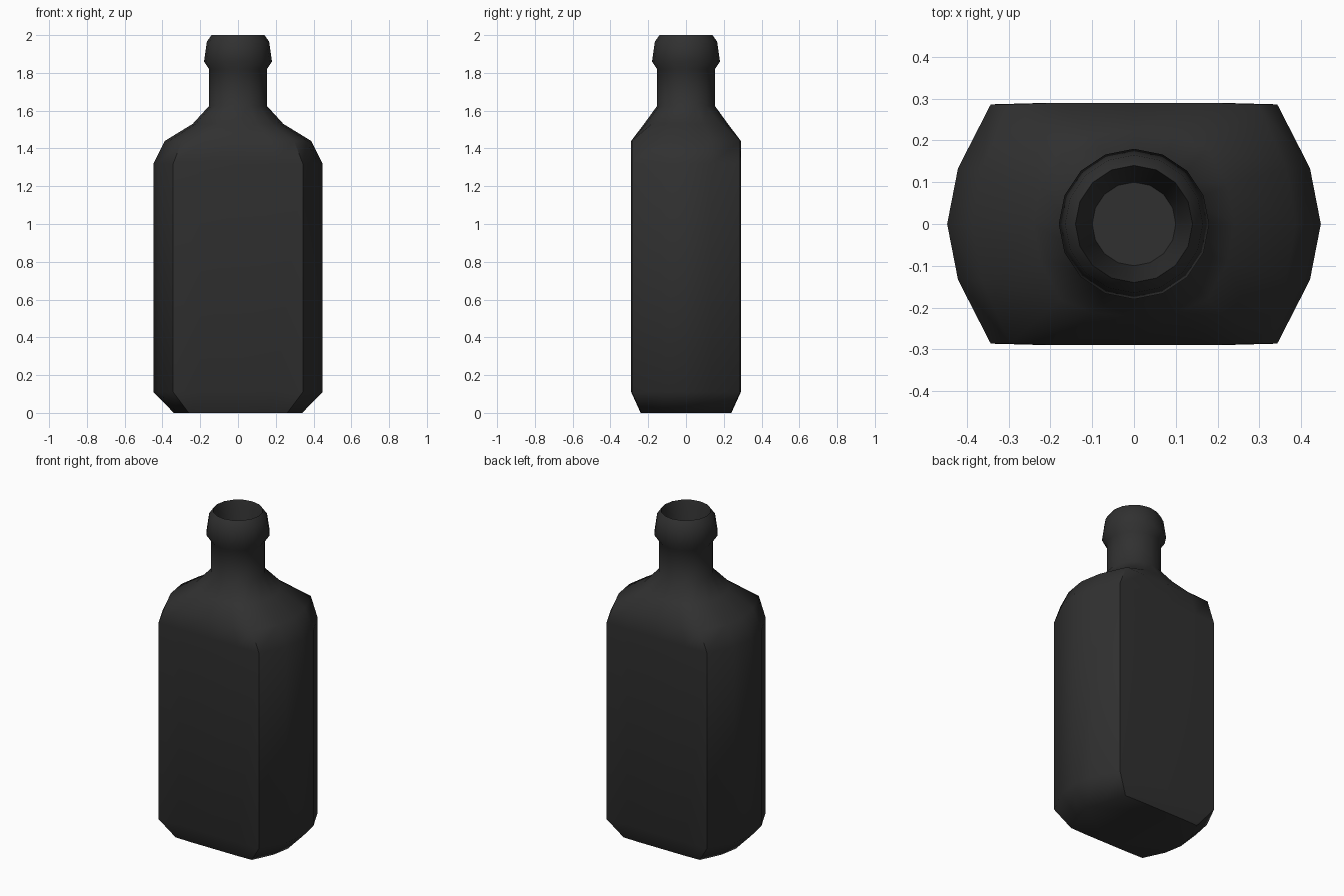
import bpy, bmesh, math

if "Cube" in bpy.data.objects:
    bpy.data.objects.remove(bpy.data.objects["Cube"])

# one quadrant of the body outline as fractions of half-width and half-depth
QUAD = [(1, 0), (0.942, 0.46), (0.767, 0.987), (0.45, 1.0), (0, 1.0)]
half = QUAD + [(-x, y) for x, y in reversed(QUAD[:-1])]
BODY = half + [(x, -y) for x, y in reversed(half[1:-1])]
N = len(BODY)

# z, half-width, half-depth, roundness (0 = body outline, 1 = circle)
RINGS = [
    (0.00, 0.34, 0.24, 0),       # base
    (0.11, 0.447, 0.29, 0),      # body
    (1.32, 0.447, 0.29, 0),
    (1.44, 0.387, 0.29, 0),      # shoulder
    (1.53, 0.24, 0.222, 0.6),
    (1.625, 0.153, 0.153, 1),    # neck
    (1.82, 0.153, 0.153, 1),
    (1.86, 0.18, 0.18, 1),       # lip
    (1.965, 0.165, 0.165, 1),
    (2.00, 0.14, 0.14, 1),
    (1.95, 0.13, 0.13, 1),       # hollow mouth
    (1.72, 0.10, 0.10, 1),
]

bm = bmesh.new()
loops = []
for z, w, d, t in RINGS:
    loop = []
    for i, (x, y) in enumerate(BODY):
        a = 2 * math.pi * i / N
        px = x + (math.cos(a) - x) * t
        py = y + (math.sin(a) - y) * t
        loop.append(bm.verts.new((px * w, py * d, z)))
    loops.append(loop)

# walls between neighbouring rings, plus base and mouth floor
for a, b in zip(loops, loops[1:]):
    for i in range(N):
        j = (i + 1) % N
        bm.faces.new((a[i], a[j], b[j], b[i]))
bm.faces.new(list(reversed(loops[0])))
bm.faces.new(loops[-1])
bmesh.ops.recalc_face_normals(bm, faces=bm.faces)

mesh = bpy.data.meshes.new("bottle")
bm.to_mesh(mesh)
bm.free()
bottle = bpy.data.objects.new("bottle", mesh)
bpy.context.collection.objects.link(bottle)

mat = bpy.data.materials.new("dark_glass")
mat.diffuse_color = (0.03, 0.03, 0.03, 1)
mat.use_nodes = True
mat.node_tree.nodes["Principled BSDF"].inputs["Base Color"].default_value = mat.diffuse_color
mesh.materials.append(mat)

bpy.context.view_layer.objects.active = bottle
bottle.select_set(True)
bpy.ops.object.shade_smooth_by_angle(angle=math.radians(50))
